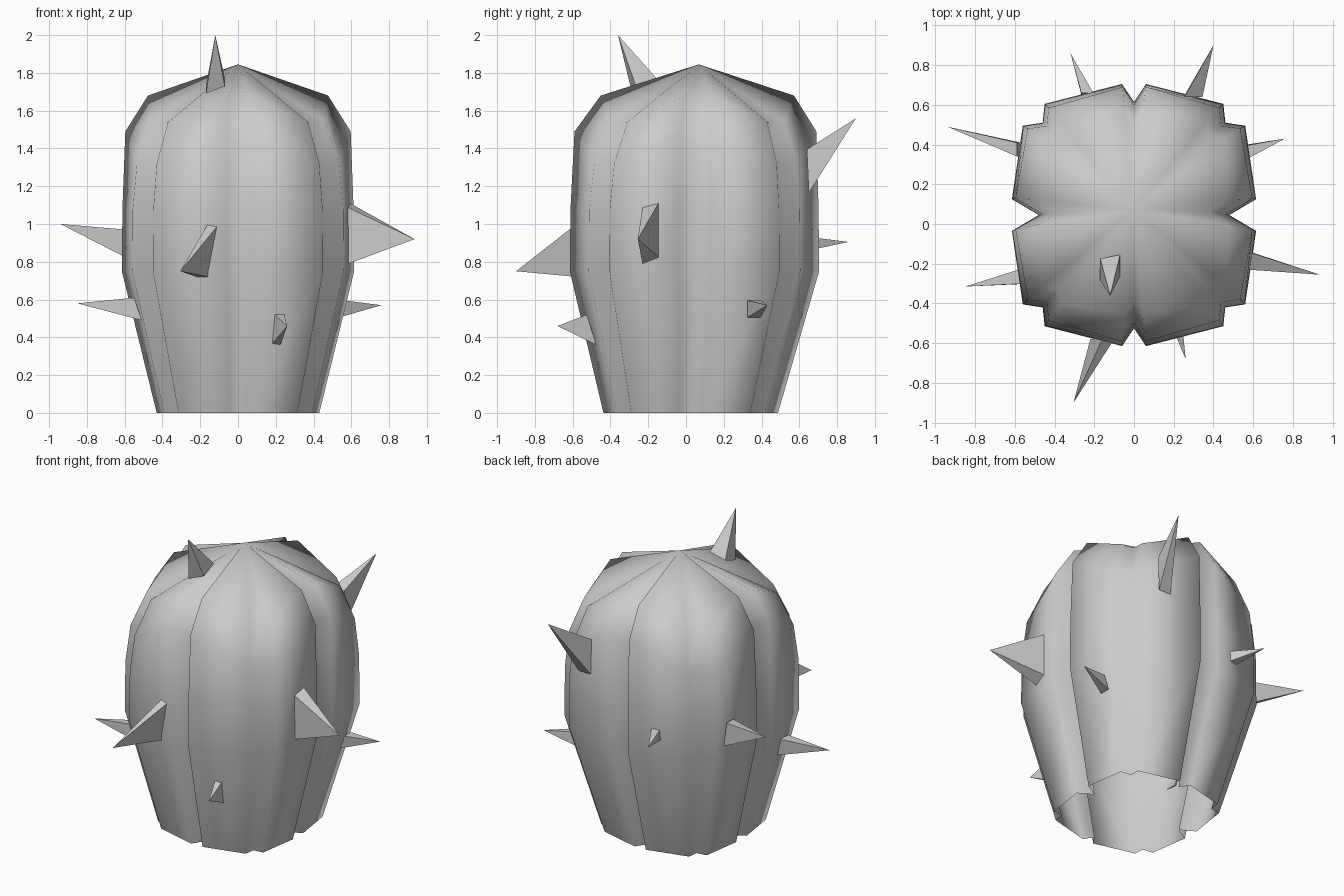
import bpy
from mathutils import Vector

if "Cube" in bpy.data.objects:
    bpy.data.objects.remove(bpy.data.objects["Cube"])


def make_mesh(name, verts, faces, smooth):
    mesh = bpy.data.meshes.new(name)
    mesh.from_pydata(verts, [], faces)
    mesh.polygons.foreach_set("use_smooth", [smooth] * len(faces))
    mesh.update()
    obj = bpy.data.objects.new(name, mesh)
    bpy.context.collection.objects.link(obj)
    return obj


# Quarter of the ribbed outline, front groove to side groove.
# The third value tells how strongly the point dips on the domed top.
quarter = [(0, -.57, .4), (.06, -.66, 0), (.45, -.56, 1), (.46, -.465, 1),
           (.56, -.45, 1), (.615, -.08, 0), (.48, 0, .4)]
half = quarter + [(x, -y, d) for x, y, d in reversed(quarter[:-1])]
outline = half + [(-x, y, d) for x, y, d in reversed(half[1:-1])]

# Levels: height, scale, centre y, dip of the corners, extra corner scale
levels = [(0, .70, .025, 0, 1), (.75, 1, .045, 0, 1),
          (1.08, .995, .045, 0, 1), (1.49, .97, .05, .17, .985),
          (1.68, .775, .06, .14, 1.06)]
verts = []
for z, s, cy, dip, cs in levels:
    for x, y, d in outline:
        k = s * (1 + (cs - 1) * d)
        verts.append((x * k, cy + y * k, z - dip * d))
n = len(outline)
faces = [(a * n + i, a * n + (i + 1) % n, (a + 1) * n + (i + 1) % n, (a + 1) * n + i)
         for a in range(len(levels) - 1) for i in range(n)]
# Domed top closes on one apex; the bottom stays open
verts.append((0, .068, 1.845))
top = (len(levels) - 1) * n
faces += [(top + i, top + (i + 1) % n, len(verts) - 1) for i in range(n)]
make_mesh("ribbed_body", verts, faces, True)


# Thorns: four-sided pyramids with a base spanned by two half axes
def thorn(name, centre, tip, u, v):
    c, t, u, v = Vector(centre), Vector(tip), Vector(u), Vector(v)
    pts = [c - u - v, c + u - v, c + u + v, c - u + v, t]
    sides = [(0, 1, 4), (1, 2, 4), (2, 3, 4), (3, 0, 4), (3, 2, 1, 0)]
    if u.cross(v).dot(t - c) < 0:
        sides = [tuple(reversed(f)) for f in sides]
    make_mesh(name, pts, sides, False)


thorn("thorn_top", (-.12, -.22, 1.73), (-.12, -.36, 2), (.05, .01, .02), (0, .055, .02))
thorn("thorn_left_upper", (-.58, .375, .89), (-.94, .49, 1), (0, .035, 0), (-.01, 0, .08))
thorn("thorn_left_lower", (-.53, -.26, .55), (-.85, -.315, .58), (0, .04, 0), (-.02, 0, .06))
thorn("thorn_front_large", (-.16, -.58, .86), (-.305, -.9, .75), (.03, 0, 0), (.03, 0, .14))
thorn("thorn_front_small", (.21, -.50, .44), (.26, -.68, .46), (.025, 0, 0), (.01, -.025, .08))
thorn("thorn_right_large", (.58, -.185, .955), (.935, -.255, .92), (0, .045, .015), (-.005, 0, .15))
thorn("thorn_right_small", (.55, .36, .55), (.76, .43, .57), (0, .035, 0), (.015, 0, .045))
thorn("thorn_back_upper", (.30, .645, 1.28), (.4, .9, 1.56), (.045, 0, 0), (0, -.005, .115))
thorn("thorn_back_small", (-.235, .655, .895), (-.32, .86, .905), (.03, 0, 0), (0, .005, .035))
